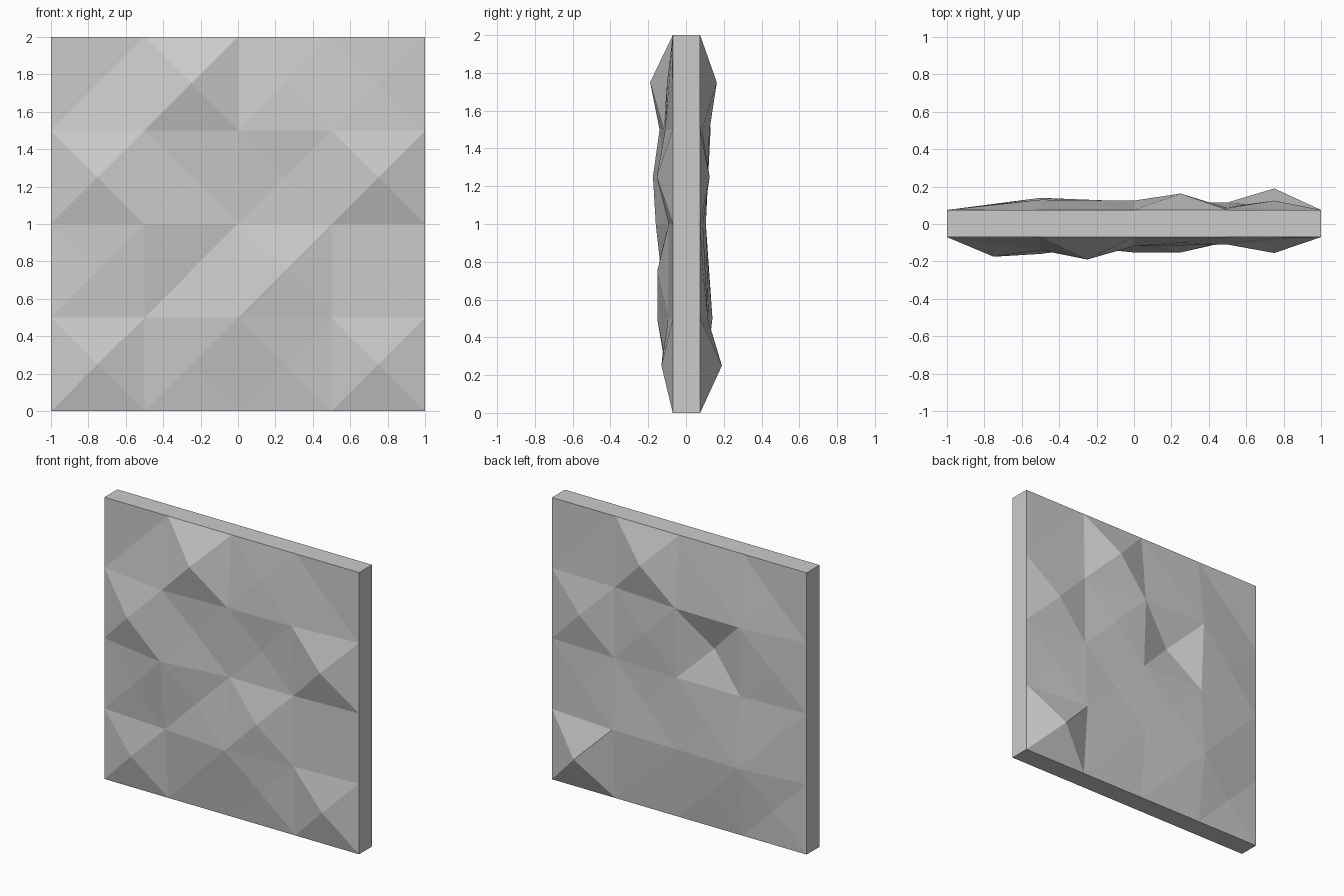
import bpy, bmesh

if "Cube" in bpy.data.objects:
    bpy.data.objects.remove(bpy.data.objects["Cube"])

FRONT_Y, BACK_Y = -0.07, 0.075

# Depths (y) of the facet corners: rows run from top to bottom, columns from x=-1 to x=1
front_nodes = [[-.14, -.118, -.11],
               [-.16, -.095, -.092],
               [-.105, -.152, -.095]]
front_centres = [[-.07, -.19, -.10, -.075],
                 [-.175, -.115, -.09, -.155],
                 [-.11, -.105, -.152, -.08],
                 [-.13, -.11, -.105, -.13]]
back_nodes = [[.13, .125, .085],
              [.105, .105, .09],
              [.14, .12, .115]]
back_centres = [[.08, .105, .163, .075],
                [.105, .04, .115, .125],
                [.105, .12, .10, .09],
                [.085, .11, .10, .19]]


def faceted_side(bm, base_y, nodes, centres):
    """4 x 4 grid of pyramidal cells standing in the xz plane."""
    verts = bmesh.ops.create_grid(bm, x_segments=4, y_segments=4, size=1)["verts"]
    faces = list({f for v in verts for f in v.link_faces})
    poked = bmesh.ops.poke(bm, faces=faces)["verts"]
    for v in verts:
        c, r = round((v.co.x + 1) * 2) - 1, round((1 - v.co.y) * 2) - 1
        inside = 0 <= c < 3 and 0 <= r < 3
        v.co = (v.co.x, nodes[r][c] if inside else base_y, v.co.y + 1)
    for v in poked:
        c, r = int((v.co.x + 1) * 2), int((1 - v.co.y) * 2)
        v.co = (v.co.x, centres[r][c], v.co.y + 1)


bm = bmesh.new()

# Front relief, then its border pulled back to make the rim
faceted_side(bm, FRONT_Y, front_nodes, front_centres)
border = [e for e in bm.edges if e.is_boundary]
rim = bmesh.ops.extrude_edge_only(bm, edges=border)["geom"]
for v in rim:
    if isinstance(v, bmesh.types.BMVert):
        v.co.y = BACK_Y

# Back relief, welded to the rim
faceted_side(bm, BACK_Y, back_nodes, back_centres)
bmesh.ops.remove_doubles(bm, verts=bm.verts[:], dist=0.001)
bmesh.ops.recalc_face_normals(bm, faces=bm.faces[:])

mesh = bpy.data.meshes.new("faceted_panel")
bm.to_mesh(mesh)
bm.free()
panel = bpy.data.objects.new("faceted_panel", mesh)
bpy.context.collection.objects.link(panel)
